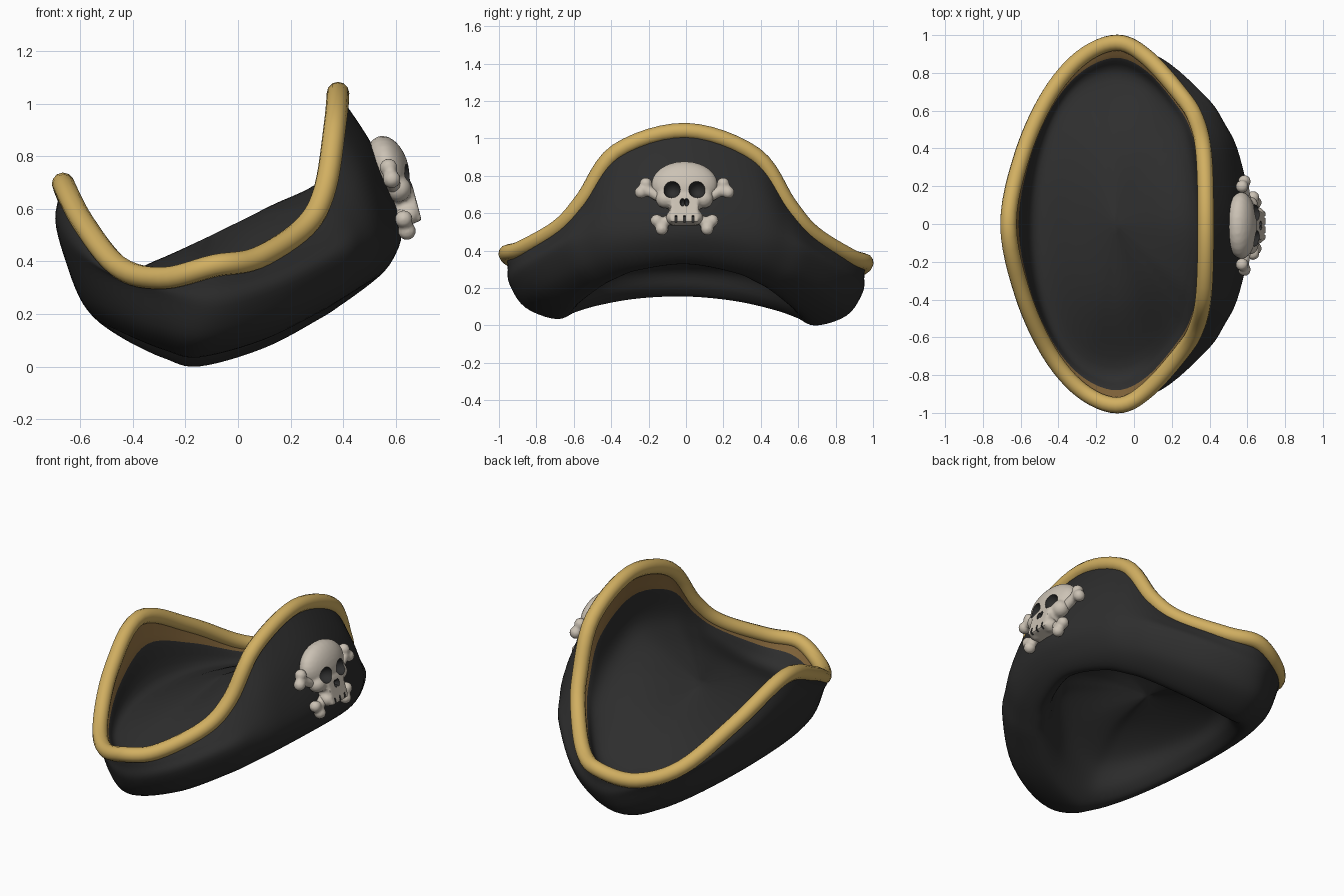
import bpy, bmesh, math
from mathutils import Vector, Matrix

cube = bpy.data.objects.get("Cube")
if cube:
    bpy.data.objects.remove(cube)


def material(name, color):
    m = bpy.data.materials.new(name)
    m.use_nodes = True
    m.diffuse_color = (*color, 1)
    m.node_tree.nodes["Principled BSDF"].inputs["Base Color"].default_value = (*color, 1)
    return m


black = material("black felt", (0.027, 0.027, 0.027))
gold = material("gold trim", (0.64, 0.43, 0.12))
brown = material("brown lining", (0.2, 0.115, 0.038))
bone = material("bone", (0.6, 0.54, 0.46))


def finish(name, bm, mats):
    mesh = bpy.data.meshes.new(name)
    bm.to_mesh(mesh)
    bm.free()
    for m in mats:
        mesh.materials.append(m)
    ob = bpy.data.objects.new(name, mesh)
    bpy.context.collection.objects.link(ob)
    return ob


def select(ob):
    bpy.ops.object.select_all(action="DESELECT")
    ob.select_set(True)
    bpy.context.view_layer.objects.active = ob


def smooth(ob, angle=60):
    select(ob)
    bpy.ops.object.shade_smooth_by_angle(angle=math.radians(angle))


def spline(pts, steps, cyclic):
    """Smooth curve through the given points."""
    n, out = len(pts), []
    get = (lambda i: pts[i % n]) if cyclic else (lambda i: pts[max(0, min(n - 1, i))])
    for i in range(n if cyclic else n - 1):
        a, b, c, d = (get(i + k) for k in (-1, 0, 1, 2))
        for j in range(steps):
            t = j / steps
            out.append(b + (c - a) * (t / 2) + (a * 2 - b * 5 + c * 4 - d) * (t * t / 2)
                       + (b * 3 - a - c * 3 + d) * (t ** 3 / 2))
    return out if cyclic else out + [pts[-1]]


# Half of the brim edge, from the tall peak to the low one
half = [Vector(p) for p in (
    (0.38, 0, 1.04), (0.37, 0.37, 0.92), (0.33, 0.55, 0.66), (0.25, 0.68, 0.51),
    (0.07, 0.88, 0.39), (-0.09, 0.96, 0.36), (-0.28, 0.88, 0.315),
    (-0.45, 0.68, 0.36), (-0.59, 0.37, 0.54), (-0.665, 0, 0.695))]
rim = half + [Vector((p.x, -p.y, p.z)) for p in half[-2:0:-1]]
SIDE = 5


def ring(front, side, back, p=1.1, q=1.7):
    """Oval from front (x, z), side (x, y, z) and back (x, z)."""
    out = []
    for i, r in enumerate(rim):
        s = r.y / half[SIDE].y
        c = math.sqrt(max(0, 1 - s * s))
        end = front if i < SIDE or i > len(rim) - SIDE else back
        out.append(Vector((side[0] + (end[0] - side[0]) * c ** p, side[1] * s,
                           side[2] + (end[1] - side[2]) * c ** q)))
    return out


def blend(a, b, t, bulge=1.0):
    out = [u.lerp(v, t) for u, v in zip(a, b)]
    for v in out:
        v.x = -0.09 + (v.x + 0.09) * bulge
    return out


def dot(x, z):
    return [Vector((x, 0, z)) for _ in rim]


# Rings from the hollow underside, round the fold, up to the brim edge
bulge = ring((0.62, 0.55), (-0.09, 0.945, 0.2), (-0.655, 0.4), 1.15)
outside = [
    dot(-0.1, 0.43),
    ring((0.1, 0.54), (-0.1, 0.3, 0.37), (-0.28, 0.36)),
    ring((0.37, 0.54), (-0.12, 0.5, 0.25), (-0.4, 0.29)),
    ring((0.44, 0.37), (-0.13, 0.59, 0.08), (-0.44, 0.2)),
    ring((0.51, 0.33), (-0.15, 0.69, 0.018), (-0.5, 0.155)),
    ring((0.59, 0.41), (-0.12, 0.86, 0.075), (-0.59, 0.24)),
    bulge, blend(rim, bulge, 0.45, 1.06), rim]

# Rings from the brim edge down the lining and over the crown
edge = ring((0.325, 0.72), (-0.1, 0.76, 0.25), (-0.53, 0.33), 1.0, 2.2)
inside = [rim, blend(rim, edge, 0.4), edge,
          ring((0.12, 0.61), (-0.1, 0.4, 0.41), (-0.32, 0.4)), dot(-0.1, 0.5)]

# Hat body
STEPS, AROUND = 5, 6


def tilt(v):
    return Vector((v.x, v.y, v.z - 0.025 * v.y))


def rows(rings):
    columns = [spline(list(col), STEPS, False) for col in zip(*rings)]
    return [spline(list(row), AROUND, True) for row in zip(*columns)]


outer_rows, inner_rows = rows(outside), rows(inside)
grid = outer_rows + inner_rows[1:]
first_gold = len(outer_rows) - 1
bm = bmesh.new()
verts = [[bm.verts.new(tilt(p)) for p in row] for row in grid]
for r in range(len(verts) - 1):
    n = len(verts[r])
    for k in range(n):
        f = bm.faces.new((verts[r][k], verts[r][(k + 1) % n],
                          verts[r + 1][(k + 1) % n], verts[r + 1][k]))
        f.material_index = 1 if first_gold <= r < first_gold + STEPS else 0
bmesh.ops.remove_doubles(bm, verts=bm.verts, dist=0.0005)
bmesh.ops.recalc_face_normals(bm, faces=bm.faces)
smooth(finish("hat_body", bm, [black, brown]), 70)

# Rolled trim along the brim edge
curve = bpy.data.curves.new("brim_trim", "CURVE")
curve.dimensions = "3D"
curve.bevel_depth = 0.043
curve.bevel_resolution = 4
path = [tilt(p) for p in spline(rim, AROUND, True)]
sp = curve.splines.new("POLY")
sp.points.add(len(path) - 1)
for pt, v in zip(sp.points, path):
    pt.co = (*v, 1)
sp.use_cyclic_u = True
trim = bpy.data.objects.new("brim_trim", curve)
bpy.context.collection.objects.link(trim)
curve.materials.append(gold)
select(trim)
bpy.ops.object.convert(target="MESH")
smooth(trim)

# Badge frame: local x runs along the hat, y up the front, z outwards
lean = math.radians(15)
s, c = math.sin(lean), math.cos(lean)
badge = Matrix(((0, -s, c, 0.585), (1, 0, 0, -0.008), (0, c, s, 0.69), (0, 0, 0, 1)))


def ball(bm, center, size):
    bmesh.ops.create_uvsphere(bm, u_segments=24, v_segments=16, radius=1,
                              matrix=badge @ Matrix.Translation(center) @ Matrix.Diagonal((*size, 1)))


def box(bm, center, size):
    bmesh.ops.create_cube(bm, size=1,
                          matrix=badge @ Matrix.Translation(center) @ Matrix.Diagonal((*size, 1)))


def soften(ob, voxel, repeat):
    mod = ob.modifiers.new("blend", "REMESH")
    mod.mode, mod.voxel_size = "VOXEL", voxel
    sm = ob.modifiers.new("soften", "SMOOTH")
    sm.factor, sm.iterations = 0.5, repeat
    select(ob)
    for name in ("blend", "soften"):
        bpy.ops.object.modifier_apply(modifier=name)


# Skull: cranium, cheeks and jaw blended together
bm = bmesh.new()
ball(bm, (0, 0.065, 0), (0.178, 0.128, 0.08))
box(bm, (0, -0.085, 0.015), (0.15, 0.15, 0.12))
for side in (-1, 1):
    ball(bm, (side * 0.1, -0.02, 0.02), (0.055, 0.05, 0.05))
    ball(bm, (side * 0.06, -0.125, 0.03), (0.04, 0.04, 0.045))
skull = finish("skull", bm, [bone])
soften(skull, 0.009, 4)

# Eye sockets, nose and tooth gaps cut into the skull
bm = bmesh.new()
for side in (-1, 1):
    ball(bm, (side * 0.068, 0.018, 0.08), (0.046, 0.046, 0.06))
    ball(bm, (side * 0.011, -0.052, 0.08), (0.013, 0.022, 0.04))
for x in (-0.045, 0, 0.045):
    box(bm, (x, -0.155, 0.08), (0.009, 0.06, 0.05))
cutter = finish("socket_cutter", bm, [black])
cutter.hide_render = True
cut = skull.modifiers.new("sockets", "BOOLEAN")
cut.operation, cut.object, cut.solver = "DIFFERENCE", cutter, "EXACT"
cut.use_self = True
cut.material_mode = "TRANSFER"
select(skull)
bpy.ops.object.modifier_apply(modifier="sockets")
bpy.data.objects.remove(cutter)
smooth(skull, 40)

# Crossed bones with knobbed ends
for side, name in ((-1, "right_bone"), (1, "left_bone")):
    bm = bmesh.new()
    a, b = Vector((side * 0.22, 0.045, 0.005)), Vector((-side * 0.135, -0.16, 0.01))
    d = (b - a).normalized()
    across = Vector((-d.y, d.x, 0))
    turn = d.to_track_quat("Z", "Y").to_matrix().to_4x4()
    bmesh.ops.create_cone(bm, cap_ends=True, segments=16, radius1=0.028, radius2=0.028,
                          depth=(b - a).length,
                          matrix=badge @ Matrix.Translation((a + b) / 2) @ turn)
    for end in (a, b):
        for k in (-1, 1):
            ball(bm, end + across * (k * 0.027), (0.034, 0.034, 0.034))
    ob = finish(name, bm, [bone])
    soften(ob, 0.009, 2)
    smooth(ob)
